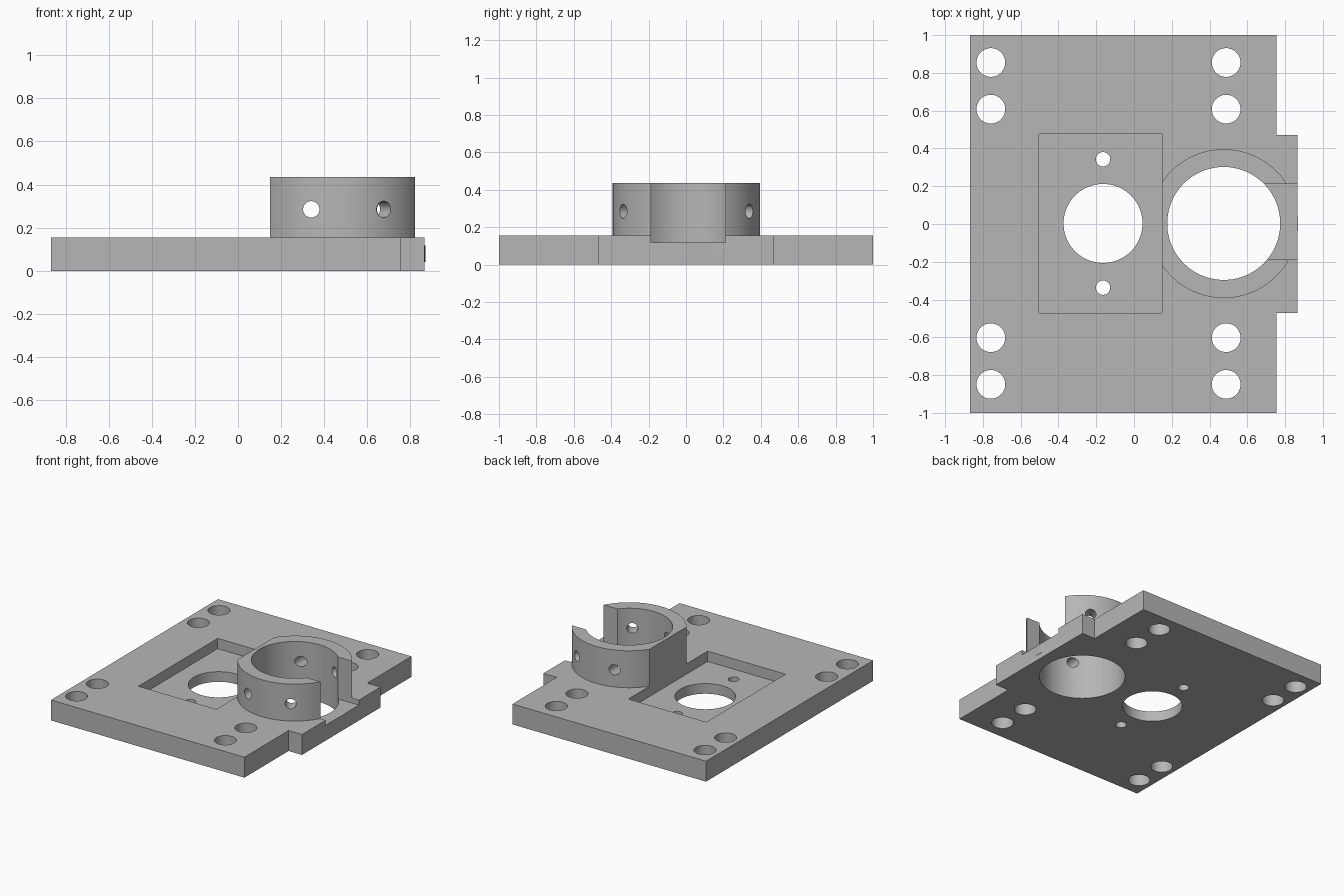
import bpy
from math import cos, sin, pi, radians
from mathutils import Vector

cube = bpy.data.objects.get("Cube")
if cube:
    bpy.data.objects.remove(cube, do_unlink=True)

grey = bpy.data.materials.new("plain_grey")
grey.use_nodes = True
colour = (0.47, 0.47, 0.47, 1)
grey.diffuse_color = colour
grey.node_tree.nodes["Principled BSDF"].inputs["Base Color"].default_value = colour

TOP, FLOOR, RING_TOP = 0.155, 0.077, 0.435
RING_X = 0.475


def box(name, x0, x1, y0, y1, z0, z1):
    bpy.ops.mesh.primitive_cube_add(
        size=1, location=((x0 + x1) / 2, (y0 + y1) / 2, (z0 + z1) / 2))
    ob = bpy.context.object
    ob.name = name
    ob.scale = (x1 - x0, y1 - y0, z1 - z0)
    bpy.ops.object.transform_apply(location=True, rotation=True, scale=True)
    return ob


def rod(name, start, end, radius, sides=48):
    a, b = Vector(start), Vector(end)
    bpy.ops.mesh.primitive_cylinder_add(
        vertices=sides, radius=radius, depth=(b - a).length, location=(a + b) / 2,
        rotation=(b - a).to_track_quat('Z', 'Y').to_euler())
    ob = bpy.context.object
    ob.name = name
    bpy.ops.object.transform_apply(location=True, rotation=True, scale=True)
    return ob


def combine(body, other, operation):
    mod = body.modifiers.new(other.name, 'BOOLEAN')
    mod.operation = operation
    mod.solver = 'EXACT'
    mod.object = other
    bpy.context.view_layer.objects.active = body
    bpy.ops.object.modifier_apply(modifier=mod.name)
    bpy.data.objects.remove(other, do_unlink=True)


def drill(body, x, y, radius, sides=48):
    combine(body, rod("drill", (x, y, -0.1), (x, y, 0.6), radius, sides), 'DIFFERENCE')


# Base plate with side tab and collar
mount = box("motor_mount_plate", -0.868, 0.754, -1, 1, 0, TOP)
combine(mount, box("tab", 0.5, 0.866, -0.471, 0.471, 0, TOP), 'UNION')
combine(mount, rod("collar", (RING_X, 0.002, 0.04), (RING_X, 0.002, RING_TOP), 0.394, 128), 'UNION')

# Recessed pocket, which also flattens the collar, and the collar slot
combine(mount, box("pocket", -0.504, 0.149, -0.472, 0.477, FLOOR, 0.6), 'DIFFERENCE')
drill(mount, RING_X, 0.003, 0.299, 128)
combine(mount, box("slot", RING_X, 1.0, -0.187, 0.211, 0.117, 0.6), 'DIFFERENCE')

# Shaft hole and its two screw holes
drill(mount, -0.164, 0.003, 0.209, 96)
for side in (-1, 1):
    drill(mount, -0.164, 0.003 + side * 0.34, 0.038)

# Corner bolt holes
for x in (-0.758, 0.488):
    for y in (0.852, 0.605):
        for side in (-1, 1):
            drill(mount, x, 0.003 + side * y, 0.076)

# Set-screw holes in the collar: one straight pair, one angled pair
Z = 0.285
combine(mount, rod("cross_hole", (0.34, -0.6, Z), (0.34, 0.6, Z), 0.038), 'DIFFERENCE')
for side in (-1, 1):
    dx, dy = cos(radians(59)), side * sin(radians(59))
    combine(mount, rod("angled_hole", (RING_X + 0.2 * dx, 0.2 * dy, Z),
                       (RING_X + 0.5 * dx, 0.5 * dy, Z), 0.038), 'DIFFERENCE')

# Finish
mount.data.materials.clear()
mount.data.materials.append(grey)
for face in mount.data.polygons:
    face.material_index = 0
bpy.ops.object.select_all(action='DESELECT')
mount.select_set(True)
bpy.context.view_layer.objects.active = mount
bpy.ops.object.shade_smooth_by_angle(angle=radians(30))
